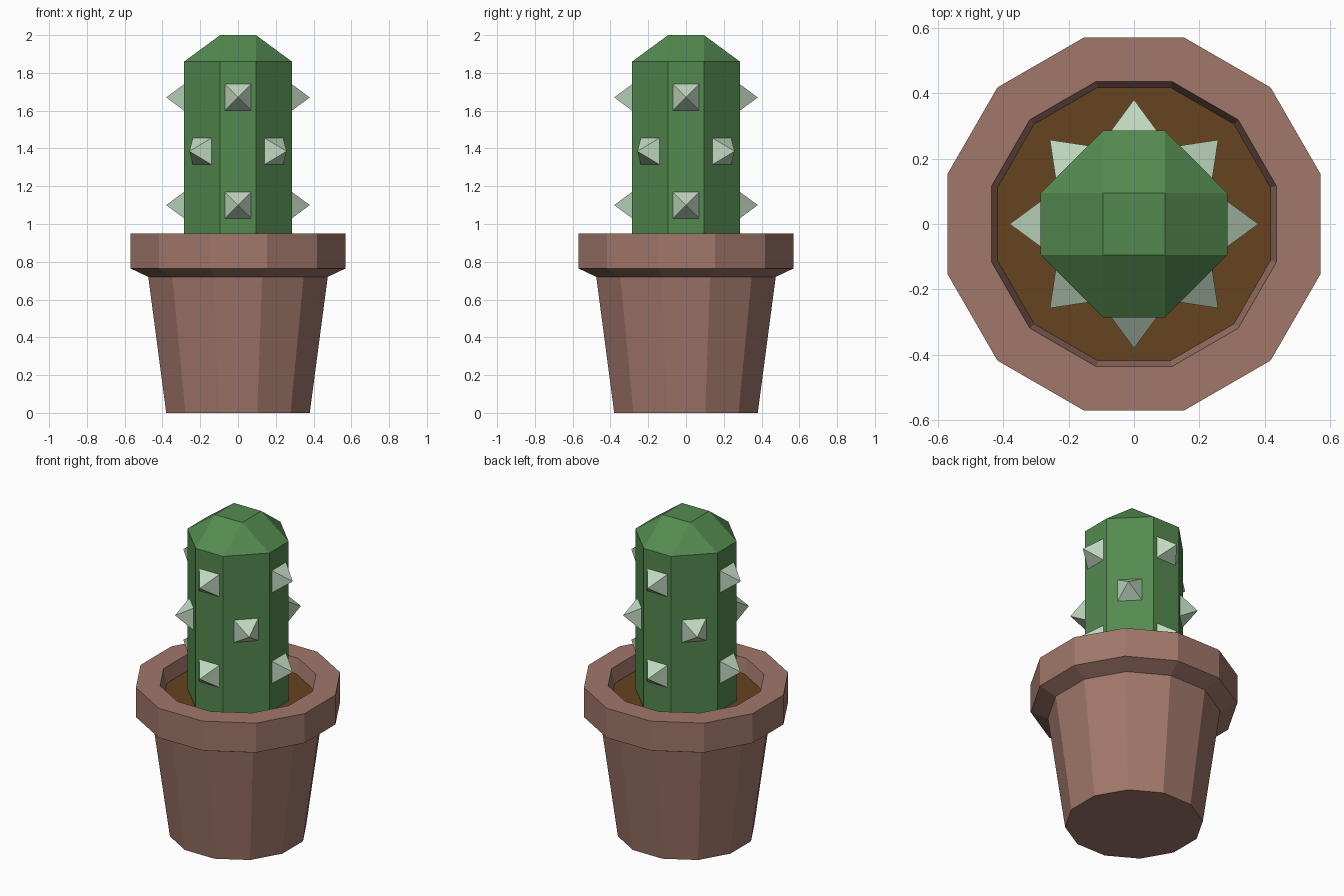
import bpy, bmesh, math
from mathutils import Matrix

if "Cube" in bpy.data.objects:
    bpy.data.objects.remove(bpy.data.objects["Cube"])


def material(name, srgb):
    m = bpy.data.materials.new(name)
    m.diffuse_color = [((c / 255 + 0.055) / 1.055) ** 2.4 for c in srgb] + [1]
    m.use_nodes = True
    m.node_tree.nodes["Principled BSDF"].inputs["Base Color"].default_value = m.diffuse_color
    return m


TERRACOTTA = material("terracotta", (161, 119, 106))
SOIL = material("soil brown", (101, 67, 33))
GREEN = material("cactus green", (84, 138, 80))
PALE = material("pale spike green", (192, 216, 192))


def lathe(name, profile, mat, sides=12):
    """Stack of flat-sided rings from (apothem, z) pairs, capped at both ends."""
    bm = bmesh.new()
    rings = []
    for a, z in profile:
        r = a / math.cos(math.pi / sides)
        rings.append([bm.verts.new((r * math.cos((i + .5) * 2 * math.pi / sides),
                                    r * math.sin((i + .5) * 2 * math.pi / sides), z))
                      for i in range(sides)])
    for lo, hi in zip(rings, rings[1:]):
        for i in range(sides):
            j = (i + 1) % sides
            bm.faces.new((lo[i], lo[j], hi[j], hi[i]))
    bm.faces.new(rings[0][::-1])
    bm.faces.new(rings[-1])
    return finish(name, bm, mat)


def finish(name, bm, *mats):
    bmesh.ops.recalc_face_normals(bm, faces=bm.faces)
    me = bpy.data.meshes.new(name)
    bm.to_mesh(me)
    bm.free()
    for m in mats:
        me.materials.append(m)
    ob = bpy.data.objects.new(name, me)
    bpy.context.collection.objects.link(ob)
    return ob


# Pot with rim and inner wall; the last cap is the soil surface
SOIL_Z = 0.86
pot = lathe("pot", [(0.38, 0), (0.475, 0.72), (0.57, 0.765), (0.57, 0.95),
                    (0.435, 0.95), (0.417, SOIL_Z)], TERRACOTTA)
pot.data.materials.append(SOIL)
for p in pot.data.polygons:
    if len(p.vertices) == 12 and p.center.z > 0.5:
        p.material_index = 1

# Cactus body: octagonal column with a small square crown
W, C = 0.285, 0.095
bm = bmesh.new()
outline = [(W, -C), (W, C), (C, W), (-C, W), (-W, C), (-W, -C), (-C, -W), (C, -W)]
low = [bm.verts.new((x, y, SOIL_Z - 0.01)) for x, y in outline]
top = [bm.verts.new((x, y, 1.86)) for x, y in outline]
crown = [bm.verts.new((x, y, 2.0)) for x, y in [(C, -C), (C, C), (-C, C), (-C, -C)]]
for i in range(8):
    j = (i + 1) % 8
    bm.faces.new((low[i], low[j], top[j], top[i]))
for k in range(4):
    a, b = crown[k], crown[(k + 1) % 4]
    bm.faces.new((top[2 * k], top[2 * k + 1], b, a))
    bm.faces.new((top[2 * k + 1], top[(2 * k + 2) % 8], b))
bm.faces.new(crown)
bm.faces.new(low[::-1])
finish("cactus_body", bm, GREEN)

# Spikes: square pyramids, two rows on the flat sides, one row on the corners
bm = bmesh.new()
S, H = 0.07, 0.095


def spike(angle, dist, z):
    mat = Matrix.Rotation(angle, 4, 'Z') @ Matrix.Translation((dist, 0, z))
    base = [bm.verts.new(mat @ Matrix.Translation((0, y, h)).to_translation())
            for y, h in [(-S, -S), (S, -S), (S, S), (-S, S)]]
    tip = bm.verts.new(mat @ Matrix.Translation((H, 0, 0)).to_translation())
    for i in range(4):
        bm.faces.new((base[i], base[(i + 1) % 4], tip))
    bm.faces.new(base[::-1])


for k in range(4):
    a = k * math.pi / 2
    spike(a, W, 1.10)
    spike(a, W, 1.67)
    spike(a + math.pi / 4, (W + C) / math.sqrt(2), 1.385)
finish("spikes", bm, PALE)
